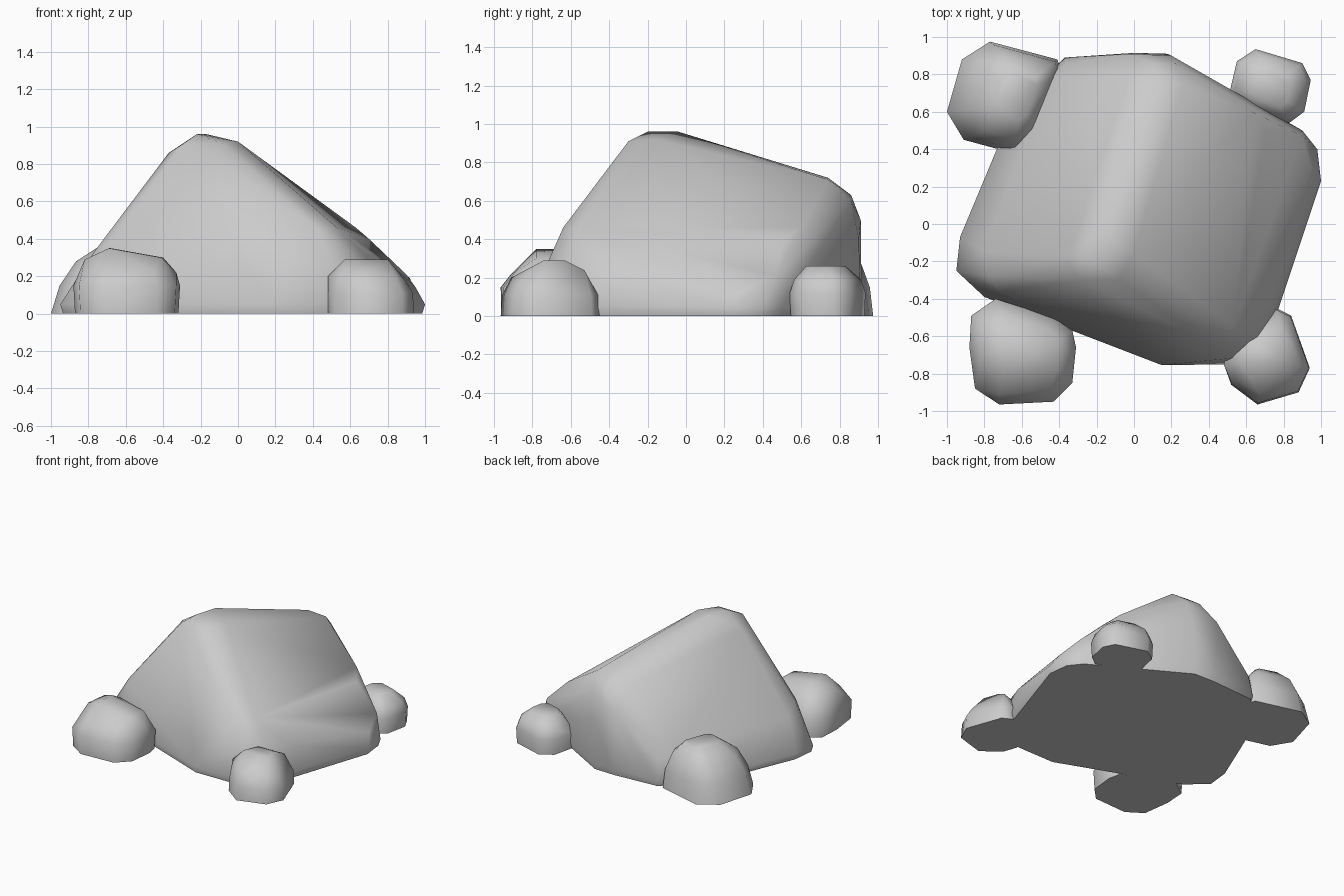
import bpy, bmesh, math


def hull_rock(name, points):
    """Convex faceted stone around the given points, softly shaded."""
    bm = bmesh.new()
    for p in points:
        bm.verts.new(p)
    res = bmesh.ops.convex_hull(bm, input=bm.verts[:])
    inner = {g for g in res["geom_interior"] + res["geom_unused"]
             if isinstance(g, bmesh.types.BMVert)}
    bmesh.ops.delete(bm, geom=list(inner), context='VERTS')
    bmesh.ops.dissolve_limit(bm, angle_limit=math.radians(2),
                             verts=bm.verts[:], edges=bm.edges[:])
    bmesh.ops.recalc_face_normals(bm, faces=bm.faces[:])
    mesh = bpy.data.meshes.new(name)
    bm.to_mesh(mesh)
    bm.free()
    obj = bpy.data.objects.new(name, mesh)
    bpy.context.collection.objects.link(obj)
    bpy.ops.object.select_all(action='DESELECT')
    obj.select_set(True)
    bpy.context.view_layer.objects.active = obj
    bpy.ops.object.shade_smooth_by_angle(angle=math.radians(55))
    return obj


def layered(outline, layers):
    """Outline repeated at heights: (z, scale x, scale y, shift x, shift y)."""
    cx = (min(p[0] for p in outline) + max(p[0] for p in outline)) / 2
    cy = (min(p[1] for p in outline) + max(p[1] for p in outline)) / 2
    return [(cx + (x - cx) * sx + dx, cy + (y - cy) * sy + dy, z)
            for z, sx, sy, dx, dy in layers for x, y in outline]


# Large stone: footprint ring plus bevelled ridge and corners
footprint = [(-.95, -.25), (-.93, -.07), (-.70, .48), (-.43, .83), (-.37, .89),
             (0, .915), (.18, .91), (.9, .5), (.98, .40), (1, .23),
             (.74, -.55), (.63, -.7), (.5, -.75), (.15, -.755), (-.8, -.39)]
upper = [
    # ridge
    (-.22, -.2, .96), (-.17, -.04, .96), (-.37, -.17, .86), (-.29, -.3, .91),
    (-.08, -.3, .91), (0, -.15, .92), (.1, .74, .72), (-.03, .76, .67),
    (.26, .74, .71),
    # back corners and wall
    (.1, .86, .63), (-.02, .91, .5), (.22, .86, .6), (.2, .9, .4),
    (.63, .6, .46), (.7, .5, .4), (.9, .47, .21), (.95, .3, .14),
    (-.36, .86, .2), (-.28, .88, .25), (-.45, .77, .24),
    # front corners
    (.42, -.64, .46), (.53, -.55, .46), (.5, -.72, .28), (.66, -.6, .28),
    (.74, -.42, .25),
    (-.77, -.28, .33), (-.72, -.36, .32), (-.8, -.15, .28),
]
hull_rock("large_stone",
          layered(footprint, [(0, .985, .985, 0, 0), (.05, 1, 1, 0, 0)]) + upper)

# Four small corner stones
hull_rock("front_left_stone", layered(
    [(-.88, -.66), (-.87, -.49), (-.74, -.40), (-.43, -.5), (-.33, -.57),
     (-.31, -.66), (-.33, -.85), (-.43, -.95), (-.72, -.965), (-.85, -.88)],
    [(0, .97, .99, 0, 0), (.15, 1, 1, 0, 0)]) + [
    (-.82, -.72, .29), (-.8, -.55, .29), (-.69, -.78, .35), (-.68, -.62, .35),
    (-.41, -.78, .3), (-.4, -.62, .3), (-.33, -.7, .22), (-.72, -.91, .22),
    (-.45, -.89, .23), (-.7, -.48, .27), (-.47, -.55, .26)])
hull_rock("front_right_stone", layered(
    [(.48, -.75), (.52, -.58), (.76, -.45), (.84, -.49), (.94, -.77),
     (.88, -.9), (.66, -.965), (.52, -.86)],
    [(0, 1, 1, 0, 0), (.11, .98, .97, 0, 0)]) + [
    (.48, -.75, .2), (.53, -.62, .22), (.57, -.74, .29), (.62, -.63, .29),
    (.8, -.74, .29), (.76, -.63, .29), (.78, -.53, .24), (.9, -.76, .17),
    (.84, -.85, .2), (.67, -.91, .2), (.55, -.83, .21)])
hull_rock("back_right_stone", layered(
    [(.51, .7), (.55, .87), (.65, .935), (.9, .86), (.945, .77),
     (.91, .6), (.83, .54), (.62, .6)],
    [(0, .97, .97, 0, 0), (.12, 1, 1, 0, 0), (.19, .88, .88, 0, 0),
     (.26, .5, .52, 0, -.01)]))
hull_rock("back_left_stone", layered(
    [(-1, .6), (-.92, .88), (-.77, .975), (-.41, .88), (-.38, .8),
     (-.53, .47), (-.65, .38), (-.91, .45)],
    [(0, 1, 1, 0, 0), (.15, .9, .94, .015, 0), (.28, .68, .78, .035, 0),
     (.36, .36, .45, .06, .01)]))
